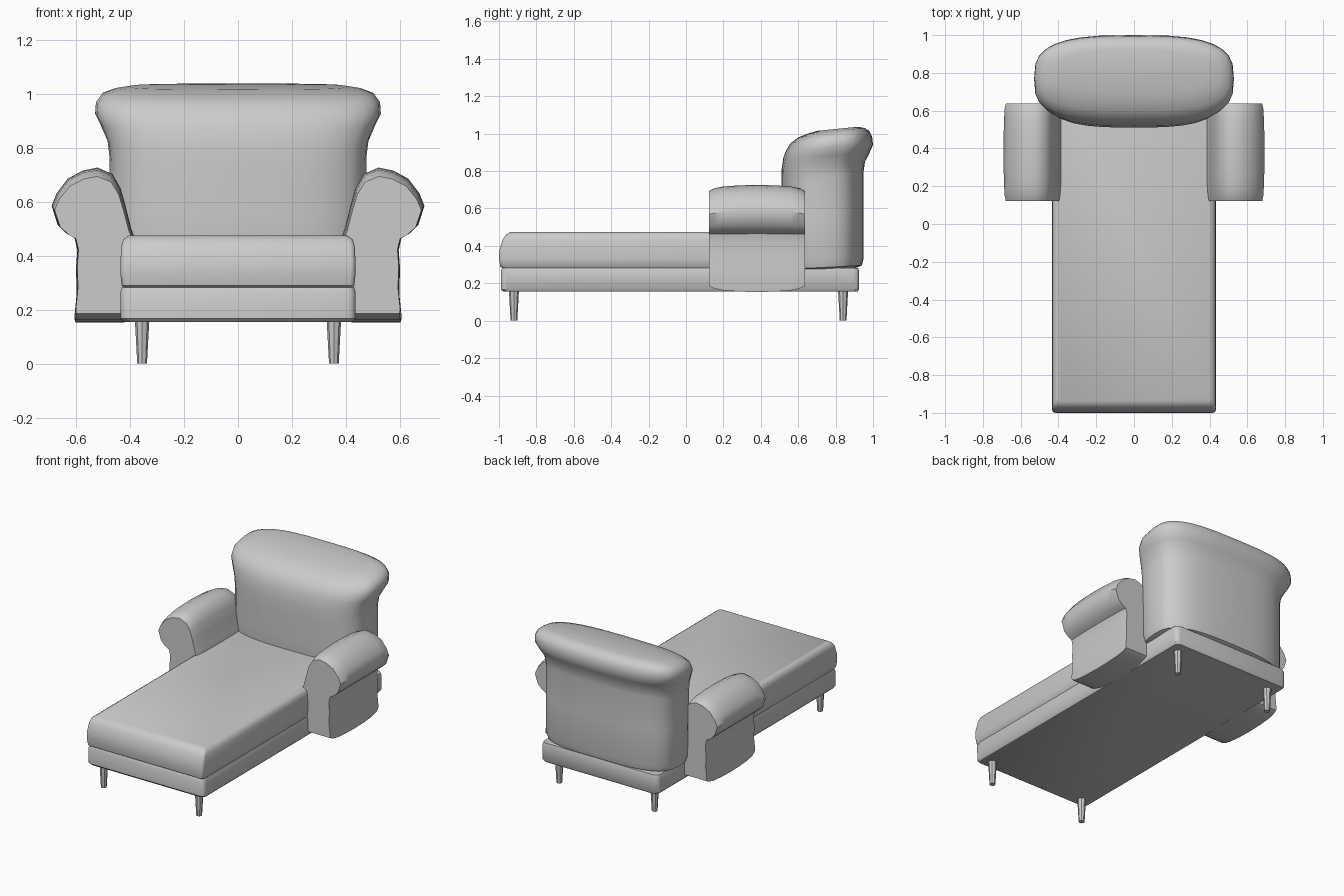
import bpy, bmesh, math
from mathutils import Vector

if "Cube" in bpy.data.objects:
    bpy.data.objects.remove(bpy.data.objects["Cube"])


def finish(name, bm, bevel=0.0, angle=40):
    bmesh.ops.recalc_face_normals(bm, faces=bm.faces[:])
    mesh = bpy.data.meshes.new(name)
    bm.to_mesh(mesh)
    bm.free()
    obj = bpy.data.objects.new(name, mesh)
    bpy.context.collection.objects.link(obj)
    bpy.ops.object.select_all(action='DESELECT')
    obj.select_set(True)
    bpy.context.view_layer.objects.active = obj
    if bevel:
        mod = obj.modifiers.new("soft_edges", 'BEVEL')
        mod.width, mod.segments = bevel, 3
        mod.limit_method, mod.angle_limit = 'ANGLE', math.radians(50)
        bpy.ops.object.modifier_apply(modifier=mod.name)
    bpy.ops.object.shade_smooth_by_angle(angle=math.radians(angle))
    return obj


def loft(name, rings, **kw):
    """Skin a list of equal-length point rings and cap both ends."""
    bm = bmesh.new()
    loops = [[bm.verts.new(p) for p in ring] for ring in rings]
    n = len(loops[0])
    for a, b in zip(loops, loops[1:]):
        for i in range(n):
            j = (i + 1) % n
            bm.faces.new((a[i], a[j], b[j], b[i]))
    bm.faces.new(loops[0])
    bm.faces.new(loops[-1])
    return finish(name, bm, **kw)


def rounded_rect(hw, y0, y1, z, r, seg=3):
    """Horizontal rectangle with rounded corners."""
    pts = []
    for k, (cx, cy) in enumerate([(hw - r, y1 - r), (r - hw, y1 - r),
                                  (r - hw, y0 + r), (hw - r, y0 + r)]):
        for s in range(seg + 1):
            a = math.pi / 2 * (k + s / seg)
            pts.append((cx + r * math.cos(a), cy + r * math.sin(a), z))
    return pts


# base frame
loft("base_frame", [rounded_rect(hw, y0, y1, z, 0.03) for hw, y0, y1, z in [
    (0.425, -0.975, 0.918, 0.155), (0.435, -0.988, 0.925, 0.168),
    (0.435, -0.99, 0.925, 0.265), (0.43, -0.982, 0.92, 0.283)]])

# seat cushion with a sloped, rounded front
loft("seat_cushion", [rounded_rect(hw, y0, 0.66, z, 0.02) for hw, y0, z in [
    (0.422, -0.975, 0.278), (0.431, -0.993, 0.29), (0.435, -1.0, 0.33),
    (0.435, -0.997, 0.38), (0.432, -0.98, 0.435), (0.425, -0.962, 0.46),
    (0.405, -0.94, 0.474)]])

# rolled arms: one profile, slightly smaller at the ends
arm_profile = [
    (0.42, 0.153), (0.602, 0.153), (0.606, 0.168), (0.597, 0.26), (0.60, 0.35),
    (0.595, 0.42), (0.605, 0.465), (0.635, 0.482), (0.668, 0.515), (0.69, 0.585),
    (0.672, 0.63), (0.63, 0.685), (0.575, 0.715), (0.52, 0.726), (0.465, 0.702),
    (0.435, 0.65), (0.415, 0.58), (0.395, 0.50), (0.38, 0.46), (0.38, 0.36),
    (0.40, 0.22)]
arm_sections = [(0.122, 0.93, 0.885), (0.15, 0.965, 0.935), (0.2, 0.985, 0.97),
                (0.28, 1, 0.99), (0.38, 1, 1), (0.48, 1, 0.99),
                (0.56, 0.985, 0.97), (0.61, 0.965, 0.935), (0.637, 0.93, 0.885)]
for side, s in (("right", 1), ("left", -1)):
    loft(side + "_arm", [
        [(s * (0.53 + (x - 0.53) * sx), y, 0.44 + (z - 0.44) * sz)
         for x, z in arm_profile] for y, sx, sz in arm_sections])


# backrest: stacked rounded sections that flare into a roll at the top
def back_ring(hw, yf, yb, zf, zb, n=32, power=0.66):
    pts = []
    for i in range(n):
        a = 2 * math.pi * i / n
        c, q = math.cos(a), math.sin(a)
        u = math.copysign(abs(c) ** power, c)
        v = math.copysign(abs(q) ** power, q)
        t = (v + 1) / 2
        pts.append((hw * u, yf + (yb - yf) * t, zf + (zb - zf) * t))
    return pts


loft("backrest", [back_ring(*r) for r in [
    (0.40, 0.58, 0.89, 0.262, 0.275), (0.462, 0.53, 0.94, 0.275, 0.295),
    (0.474, 0.515, 0.95, 0.32, 0.335), (0.475, 0.51, 0.95, 0.55, 0.58),
    (0.475, 0.51, 0.95, 0.72, 0.80), (0.483, 0.51, 0.957, 0.80, 0.85),
    (0.508, 0.52, 0.98, 0.87, 0.895), (0.529, 0.535, 1.0, 0.91, 0.94),
    (0.526, 0.56, 0.995, 0.95, 0.985), (0.505, 0.60, 0.98, 0.98, 1.015),
    (0.46, 0.65, 0.955, 1.0, 1.03), (0.40, 0.70, 0.92, 1.015, 1.037)]])

# tapered legs
for side, x in (("right", 0.355), ("left", -0.355)):
    for end, y in (("front", -0.92), ("back", 0.84)):
        bm = bmesh.new()
        bmesh.ops.create_cone(bm, cap_ends=True, segments=8, radius1=0.018,
                              radius2=0.027, depth=0.165)
        bmesh.ops.translate(bm, verts=bm.verts[:], vec=Vector((x, y, 0.0825)))
        finish(f"{end}_{side}_leg", bm, angle=30)
